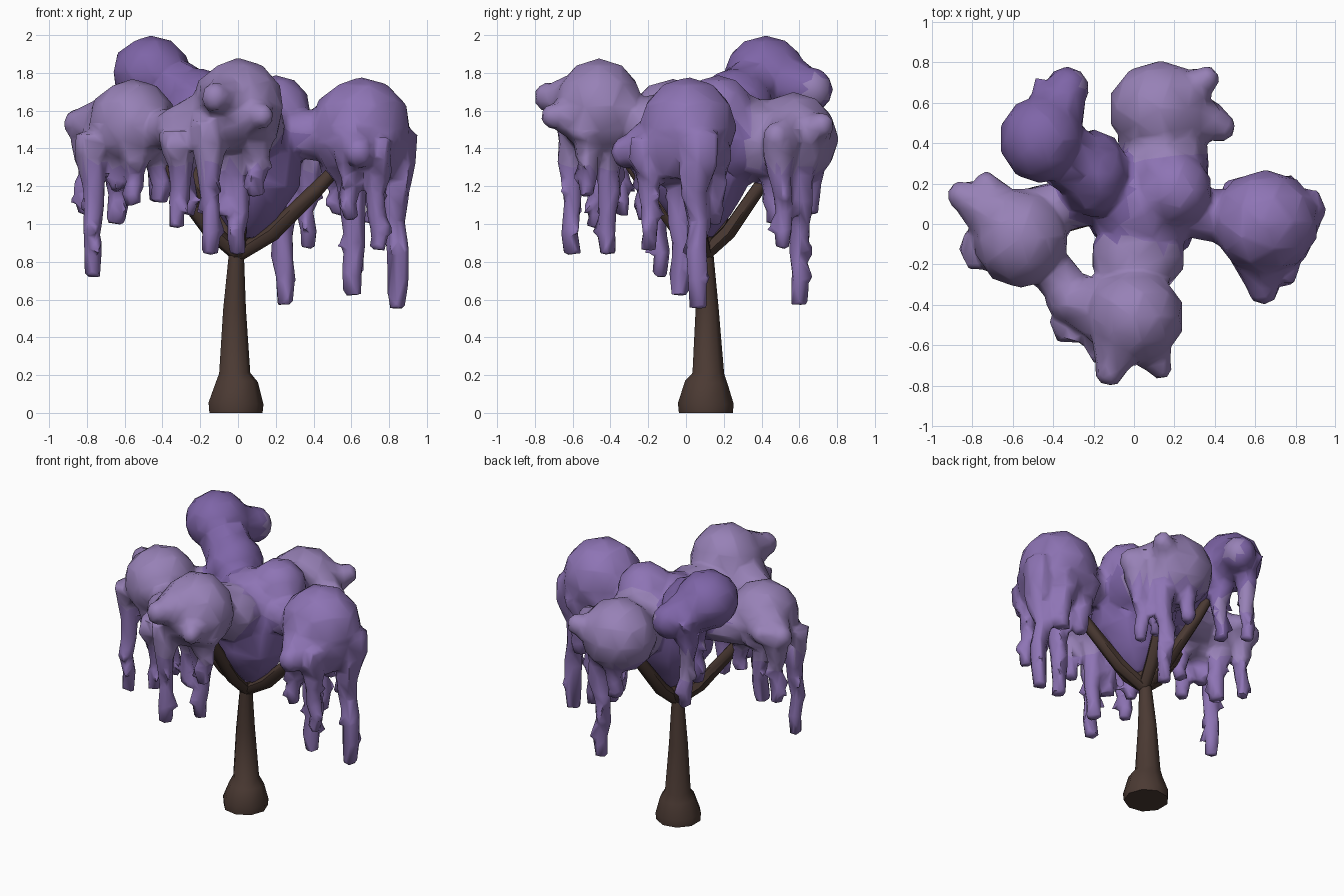
import bpy, bmesh, math, random
from mathutils import Vector, Matrix

random.seed(4)


def material(name, rgb):
    m = bpy.data.materials.new(name)
    m.diffuse_color = (*rgb, 1)
    return m


def add_object(name, bm, mats):
    bmesh.ops.recalc_face_normals(bm, faces=bm.faces)
    me = bpy.data.meshes.new(name)
    bm.to_mesh(me)
    bm.free()
    for m in mats:
        me.materials.append(m)
    ob = bpy.data.objects.new(name, me)
    bpy.context.collection.objects.link(ob)
    return ob


def tube(bm, path, sides=6, jitter=0.0):
    """Closed tapered tube; path is a list of (x, y, z, radius)."""
    pts = [Vector(p[:3]) for p in path]
    up = Vector((0, 0, 1 if pts[-1].z >= pts[0].z else -1))
    rings = []
    for i, p in enumerate(path):
        d = pts[min(i + 1, len(pts) - 1)] - pts[max(i - 1, 0)]
        rot = up.rotation_difference(d)
        ring = []
        for k in range(sides):
            t = math.tau * k / sides
            r = p[3] * (1 + random.uniform(-jitter, jitter))
            ring.append(bm.verts.new(pts[i] + rot @ Vector((r * math.cos(t), r * math.sin(t), 0))))
        rings.append(ring)
    for r0, r1 in zip(rings, rings[1:]):
        for k in range(sides):
            j = (k + 1) % sides
            bm.faces.new((r0[k], r0[j], r1[j], r1[k]))
    bm.faces.new(rings[0][::-1])
    bm.faces.new(rings[-1])


def ball(bm, c, r):
    bmesh.ops.create_icosphere(bm, subdivisions=2, radius=1,
                               matrix=Matrix.Translation(c) @ Matrix.Diagonal((*r, 1)))


bark = material("bark", (0.07, 0.042, 0.033))
deep = material("deep_violet", (0.21, 0.13, 0.39))
violet = material("violet", (0.27, 0.175, 0.46))
pale = material("pale_lilac", (0.31, 0.22, 0.47))

# Trunk with flared foot
bm = bmesh.new()
tube(bm, [(-0.015, 0.105, 0, 0.145), (-0.015, 0.105, 0.05, 0.15), (-0.01, 0.108, 0.16, 0.115),
          (-0.02, 0.118, 0.21, 0.085), (-0.02, 0.112, 0.55, 0.062), (-0.01, 0.105, 0.83, 0.042),
          (0.01, 0.1, 0.95, 0.05)], 9)
trunk = add_object("trunk", bm, [bark])

# Branches sagging under the crown core, then rising into the flower clusters
bm = bmesh.new()
for end in [(0.6, 0, 1.38), (-0.5, -0.05, 1.45), (0, -0.42, 1.5), (0.13, 0.52, 1.4), (-0.4, 0.38, 1.65)]:
    s, e = Vector((0, 0.1, 0.84)), Vector(end)
    a, b = s.lerp(e, 0.3) - Vector((0, 0, 0.05)), s.lerp(e, 0.7) - Vector((0, 0, 0.03))
    tube(bm, [(*s, 0.04), (*a, 0.045), (*b, 0.04), (*e, 0.025)], 6)
branches = add_object("branches", bm, [bark])

# Flower clusters: centre, radii, colour index (0 deep, 1 violet, 2 pale)
clusters = [
    ((0.65, 0.01, 1.51), (0.27, 0.26, 0.27), 1),
    ((-0.56, -0.07, 1.53), (0.24, 0.25, 0.24), 2),
    ((0.00, -0.46, 1.62), (0.25, 0.24, 0.26), 2),
    ((0.13, 0.57, 1.45), (0.26, 0.24, 0.25), 2),
    ((-0.46, 0.42, 1.80), (0.21, 0.22, 0.20), 0),
    ((-0.2, 0.25, 1.62), (0.18, 0.22, 0.19), 0),
    ((0.20, 0.17, 1.60), (0.19, 0.19, 0.19), 1),
    ((0.05, 0.08, 1.42), (0.29, 0.28, 0.30), 0),
    ((0.02, -0.16, 1.50), (0.24, 0.20, 0.19), 0),
]
# Tapering bulges and bridges between clusters: start, start radius, end, end radius
bulges = [
    ((-0.62, 0.0, 1.53), 0.19, (-0.85, 0.14, 1.53), 0.075),
    ((-0.66, 0.08, 1.53), 0.13, (-0.73, 0.20, 1.54), 0.06),
    ((-0.1, -0.44, 1.55), 0.20, (-0.32, -0.37, 1.50), 0.12),
    ((-0.06, -0.55, 1.66), 0.18, (-0.12, -0.73, 1.67), 0.075),
    ((0.05, -0.55, 1.58), 0.17, (0.13, -0.71, 1.57), 0.06),
    ((0.62, -0.12, 1.44), 0.18, (0.64, -0.32, 1.38), 0.08),
    ((0.22, 0.55, 1.47), 0.18, (0.43, 0.48, 1.46), 0.075),
    ((0.22, 0.62, 1.47), 0.16, (0.36, 0.72, 1.52), 0.065),
    ((-0.42, 0.48, 1.76), 0.18, (-0.33, 0.67, 1.71), 0.11),
    ((-0.42, 0.40, 1.76), 0.16, (-0.2, 0.25, 1.64), 0.17),
    ((0.14, 0.5, 1.42), 0.22, (0.15, 0.25, 1.46), 0.23),
    ((0.60, 0.02, 1.46), 0.15, (0.22, 0.06, 1.48), 0.12),
    ((-0.50, 0.06, 1.48), 0.13, (-0.12, 0.15, 1.48), 0.13),
    ((-0.45, -0.18, 1.50), 0.11, (-0.32, -0.34, 1.50), 0.11),
]
# Hanging racemes: x, y, tip z, start z, width
racemes = [
    (0.84, 0.06, 0.55, 1.48, 0.066), (0.61, -0.03, 0.62, 1.42, 0.068), (0.74, -0.20, 0.86, 1.45, 0.058),
    (0.53, 0.10, 1.05, 1.42, 0.07), (0.60, -0.22, 1.02, 1.42, 0.055), (0.72, 0.14, 1.00, 1.42, 0.07),
    (-0.77, -0.14, 0.72, 1.48, 0.058), (-0.65, 0.06, 1.0, 1.45, 0.065), (-0.80, 0.13, 1.05, 1.5, 0.052),
    (-0.55, -0.18, 1.10, 1.45, 0.06), (-0.42, -0.02, 1.12, 1.45, 0.06), (-0.62, -0.08, 1.18, 1.45, 0.07),
    (-0.15, -0.60, 0.84, 1.55, 0.06), (-0.01, -0.42, 0.84, 1.5, 0.06), (-0.32, -0.48, 0.98, 1.48, 0.058),
    (0.10, -0.52, 1.15, 1.5, 0.06), (-0.27, -0.35, 1.05, 1.48, 0.058), (-0.12, -0.40, 1.05, 1.5, 0.06),
    (0.25, 0.60, 0.57, 1.40, 0.06), (0.37, 0.51, 0.87, 1.45, 0.058), (0.10, 0.66, 1.05, 1.38, 0.06),
    (0.20, 0.46, 1.0, 1.38, 0.06), (-0.43, 0.62, 1.12, 1.76, 0.058), (-0.38, 0.42, 1.2, 1.72, 0.06),
]

bm = bmesh.new()
for c, r, _ in clusters:
    ball(bm, c, r)
for a, ra, b, rb in bulges:
    ball(bm, b, (rb, rb, rb * 1.1))
    tube(bm, [(*a, ra), (*b, rb)], 8, 0.05)
# Tapering underside of the crown core and skirt of the right cluster
tube(bm, [(0.05, 0.07, 1.38, 0.29), (0.06, 0.07, 1.2, 0.27), (0.05, 0.08, 1.05, 0.17),
          (0.03, 0.09, 0.93, 0.06)], 9)
tube(bm, [(0.65, 0.0, 1.45, 0.26), (0.66, -0.01, 1.33, 0.23), (0.68, -0.01, 1.22, 0.15)], 9, 0.08)
for x, y, tip, top, w in racemes:
    path = []
    for i in range(7):
        t = i / 6
        r = w * max(1.9 - 2.0 * t, 1.15 - 0.35 * t)
        d = 0.016 if 0 < i < 6 else 0
        path.append((x + random.uniform(-d, d), y + random.uniform(-d, d), top + (tip - top) * t, r))
    tube(bm, path, 6, 0.2)
    # Ragged side petals
    if top - tip > 0.35:
        for f in (0.5, 0.65, 0.8):
            a = random.uniform(0, math.tau)
            z = top + (tip - top) * f
            tube(bm, [(x, y, z + 0.06, 0.045),
                      (x + 0.085 * math.cos(a), y + 0.085 * math.sin(a), z - 0.03, 0.014)], 4)
canopy = add_object("flower_canopy", bm, [deep, violet, pale])

# Fuse the flowers into one skin, then reduce to low poly
rm = canopy.modifiers.new("fuse", 'REMESH')
rm.mode, rm.voxel_size = 'VOXEL', 0.018
sm = canopy.modifiers.new("blend", 'SMOOTH')
sm.factor, sm.iterations = 0.5, 3
dc = canopy.modifiers.new("reduce", 'DECIMATE')
dc.ratio = 0.07
dg = bpy.context.evaluated_depsgraph_get()
fused = bpy.data.meshes.new_from_object(canopy.evaluated_get(dg))
canopy.modifiers.clear()
canopy.data = fused
fused.materials.clear()
for m in (deep, violet, pale):
    fused.materials.append(m)

# Colour each face after its nearest cluster
for p in fused.polygons:
    def dist(cl):
        return sum(((a - b) / s) ** 2 for a, b, s in zip(p.center.xy, cl[0], cl[1]))
    near = min(clusters[:7] if p.center.z > 1.5 else clusters[:4] + clusters[7:8], key=dist)
    p.material_index = near[2] if p.center.z > 1.3 or near[2] == 0 else 1

# Smooth shading with sharp creases
for ob, ang in ((trunk, 50), (branches, 60), (canopy, 70)):
    bpy.ops.object.select_all(action='DESELECT')
    ob.select_set(True)
    bpy.context.view_layer.objects.active = ob
    bpy.ops.object.shade_smooth_by_angle(angle=math.radians(ang))
